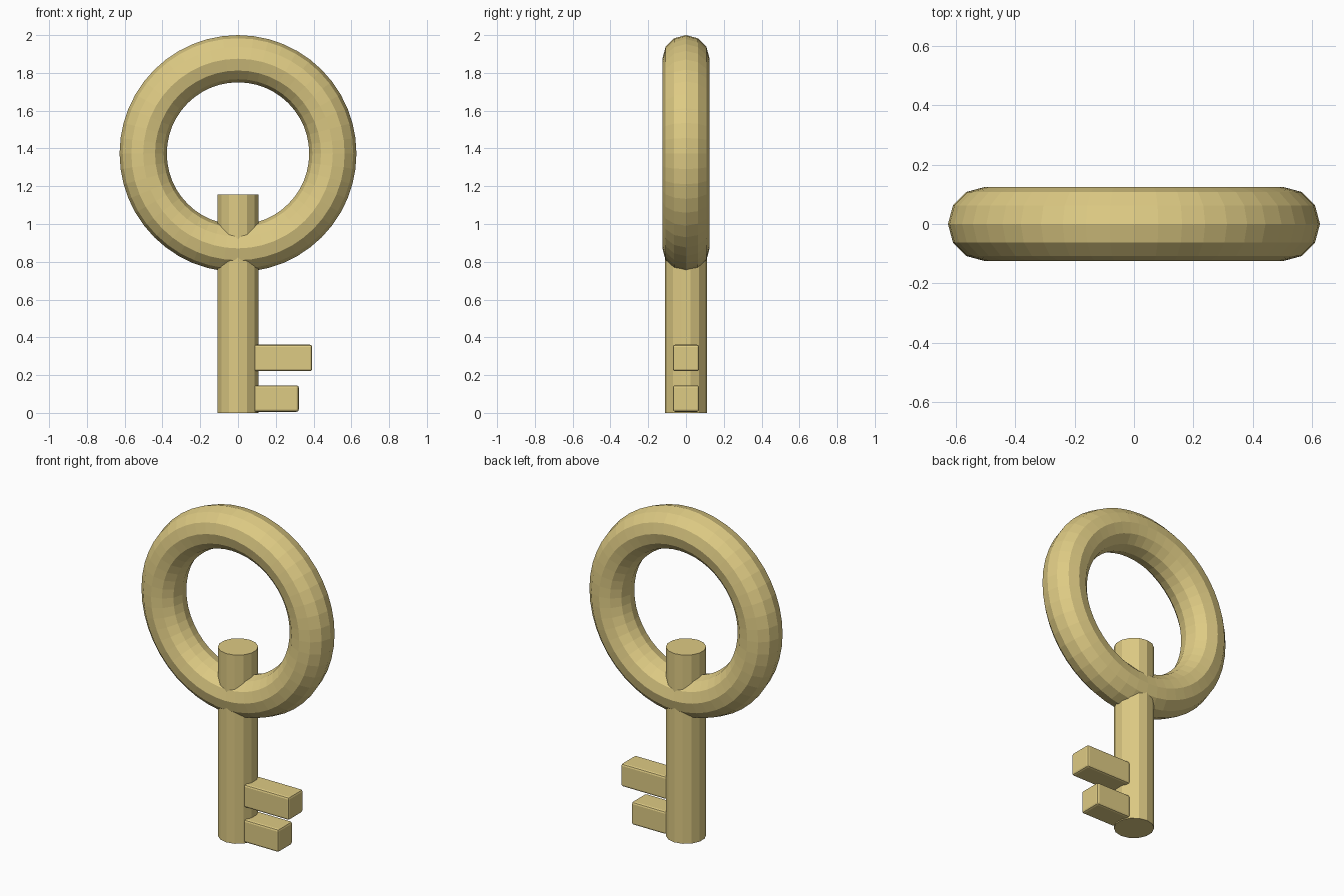
import bpy
import math

cube = bpy.data.objects.get("Cube")
if cube:
    bpy.data.objects.remove(cube, do_unlink=True)

# Single brass colour
brass = bpy.data.materials.new("pale_brass")
brass.use_nodes = True
COLOUR = (0.73, 0.595, 0.23, 1.0)
brass.diffuse_color = COLOUR
for node in brass.node_tree.nodes:
    if node.type == 'BSDF_PRINCIPLED':
        node.inputs["Base Color"].default_value = COLOUR


def finish(name):
    obj = bpy.context.object
    obj.name = name
    obj.data.materials.clear()
    obj.data.materials.append(brass)
    return obj


def add_bit(name, x_range, z_range, half_depth=0.07):
    """Softly bevelled block sticking out of the shaft."""
    (x0, x1), (z0, z1) = x_range, z_range
    bpy.ops.mesh.primitive_cube_add(size=1, location=((x0 + x1) / 2, 0, (z0 + z1) / 2))
    obj = finish(name)
    size = (x1 - x0, 2 * half_depth, z1 - z0)
    for v in obj.data.vertices:
        v.co = [c * s for c, s in zip(v.co, size)]
    bevel = obj.modifiers.new("soft_edges", 'BEVEL')
    bevel.width = 0.012
    bevel.segments = 2
    return obj


# Ring handle, standing upright
bpy.ops.mesh.primitive_torus_add(major_radius=0.502, minor_radius=0.125,
                                 major_segments=48, minor_segments=12,
                                 location=(0, 0, 1.373),
                                 rotation=(math.pi / 2, 0, 0))
finish("ring_handle")

# Shaft running up through the ring
HEIGHT = 1.155
bpy.ops.mesh.primitive_cylinder_add(vertices=14, radius=0.112, depth=HEIGHT,
                                    location=(0, 0, HEIGHT / 2))
finish("shaft")

# Two bits near the foot
add_bit("upper_bit", (0.085, 0.393), (0.221, 0.361))
add_bit("lower_bit", (0.085, 0.322), (0.006, 0.146))
